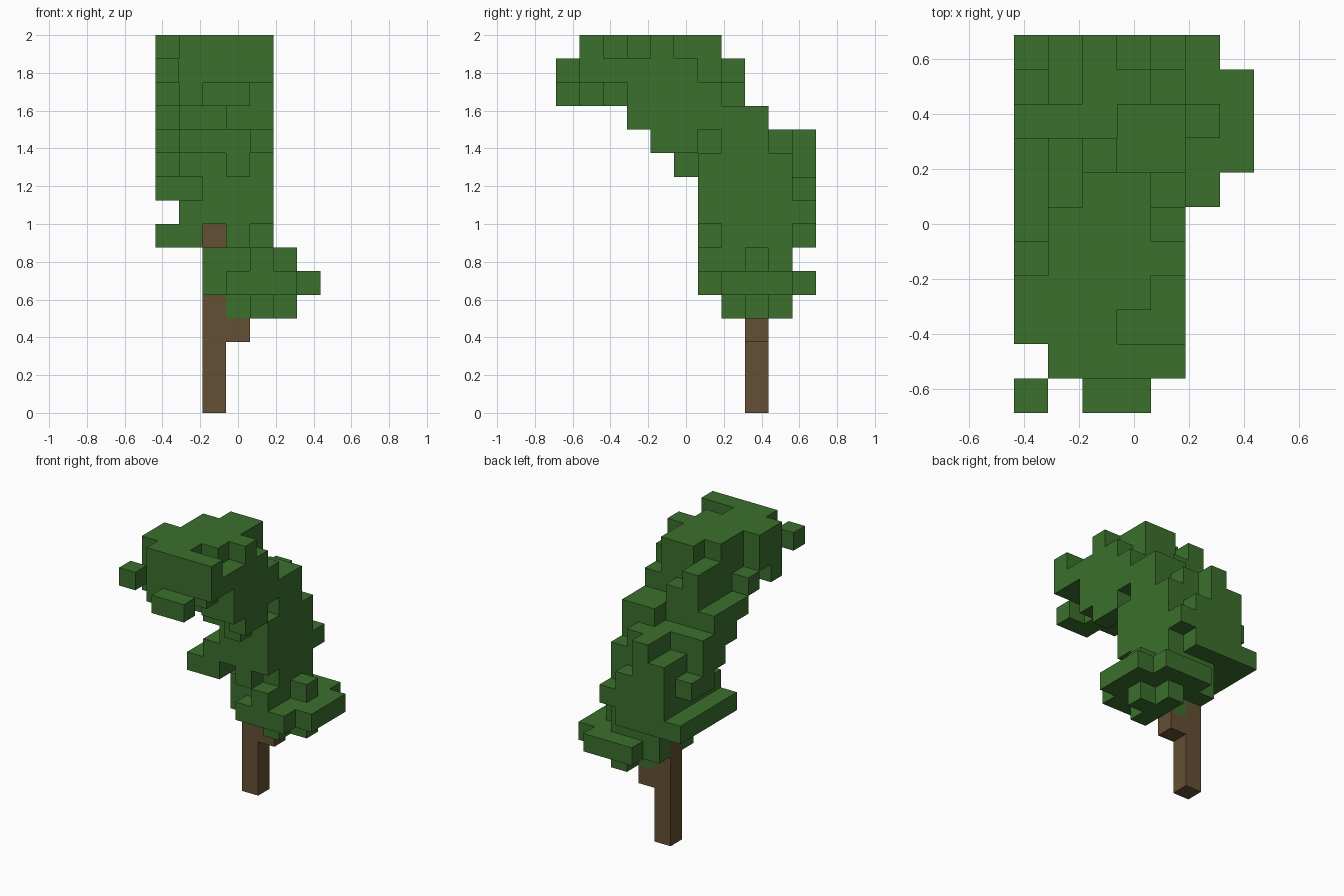
import bpy
import bmesh
from mathutils import Vector

CELL = 0.125                              # edge of one cube
ORIGIN = Vector((-0.4375, -0.6875, 0.0))  # corner of the cube grid

cube = bpy.data.objects.get("Cube")
if cube:
    bpy.data.objects.remove(cube, do_unlink=True)


def make_material(name, colour):
    mat = bpy.data.materials.new(name)
    mat.use_nodes = True
    mat.diffuse_color = colour
    shader = next(n for n in mat.node_tree.nodes if n.type == "BSDF_PRINCIPLED")
    shader.inputs["Base Color"].default_value = colour
    shader.inputs["Roughness"].default_value = 0.9
    return mat


def fill(boxes):
    """Grid cells covered by boxes given as x, y and z ranges."""
    return {(x, y, z)
            for x0, x1, y0, y1, z0, z1 in boxes
            for x in range(x0, x1)
            for y in range(y0, y1)
            for z in range(z0, z1)}


def build_blocks(name, cells, occupied, material):
    """One mesh from the outer faces of a group of cells."""
    bm = bmesh.new()
    corners = {}

    def corner(point):
        if point not in corners:
            corners[point] = bm.verts.new(ORIGIN + Vector(point) * CELL)
        return corners[point]

    for cell in sorted(cells):
        for axis in range(3):
            u, v = (axis + 1) % 3, (axis + 2) % 3
            for side in (0, 1):
                neighbour = list(cell)
                neighbour[axis] += 2 * side - 1
                if tuple(neighbour) in occupied:
                    continue
                loop = []
                for du, dv in ((0, 0), (1, 0), (1, 1), (0, 1)):
                    point = list(cell)
                    point[axis] += side
                    point[u] += du
                    point[v] += dv
                    loop.append(corner(tuple(point)))
                bm.faces.new(loop if side else loop[::-1])

    mesh = bpy.data.meshes.new(name)
    bm.to_mesh(mesh)
    bm.free()
    mesh.materials.append(material)
    obj = bpy.data.objects.new(name, mesh)
    bpy.context.collection.objects.link(obj)
    return obj


# Overhanging crown
crown_top = fill([
    (1, 5, 1, 2, 14, 16), (0, 1, 0, 1, 14, 15), (2, 4, 0, 1, 13, 14),
    (0, 1, 2, 3, 13, 16), (0, 1, 3, 4, 14, 16), (0, 1, 4, 5, 13, 14),
    (1, 3, 2, 6, 14, 16), (3, 4, 3, 7, 14, 16), (2, 3, 6, 7, 14, 16),
    (4, 5, 4, 5, 14, 16), (3, 5, 2, 3, 14, 15), (4, 5, 3, 4, 14, 15),
    (4, 5, 5, 6, 14, 15), (1, 2, 6, 8, 14, 15),
])
crown_underside = fill([
    (1, 3, 1, 2, 13, 14), (1, 4, 2, 3, 13, 14), (1, 5, 3, 7, 13, 14),
    (1, 3, 7, 8, 13, 14), (3, 5, 3, 4, 12, 13), (1, 5, 4, 8, 12, 13),
    (0, 1, 5, 8, 12, 13), (3, 5, 8, 9, 12, 13),
])

# Leaning middle of the foliage
middle = fill([
    (4, 5, 4, 6, 11, 12), (1, 4, 5, 9, 11, 12), (0, 1, 6, 9, 11, 12),
    (4, 5, 7, 9, 11, 12), (2, 4, 9, 10, 11, 12), (2, 3, 10, 11, 11, 12),
    (3, 4, 5, 6, 10, 11), (1, 5, 6, 10, 10, 11), (0, 1, 7, 9, 10, 11),
    (1, 3, 10, 11, 10, 11), (2, 5, 6, 10, 9, 10), (0, 2, 8, 10, 9, 10),
    (1, 4, 10, 11, 9, 10), (1, 5, 6, 11, 8, 9),
])

# Lower ledges
ledges = fill([
    (0, 2, 6, 11, 7, 8), (3, 4, 6, 7, 7, 8), (3, 5, 7, 10, 7, 8),
    (2, 3, 9, 11, 7, 8), (3, 4, 10, 11, 7, 8), (2, 5, 7, 10, 6, 7),
    (4, 5, 6, 7, 6, 7), (5, 6, 8, 9, 6, 7), (3, 6, 6, 7, 5, 6),
    (2, 7, 7, 10, 5, 6), (3, 6, 10, 11, 5, 6), (4, 5, 7, 10, 4, 5),
    (3, 6, 8, 9, 4, 5),
])

# Trunk with its short side branch
trunk = fill([(2, 3, 8, 9, 0, 8), (3, 4, 8, 9, 3, 4)])

leaves = (crown_top | crown_underside | middle | ledges) - trunk
everything = leaves | trunk

leaf_green = make_material("leaf green", (0.044, 0.162, 0.026, 1.0))
bark_brown = make_material("bark brown", (0.130, 0.080, 0.033, 1.0))

build_blocks("foliage", leaves, everything, leaf_green)
build_blocks("trunk", trunk, everything, bark_brown)
